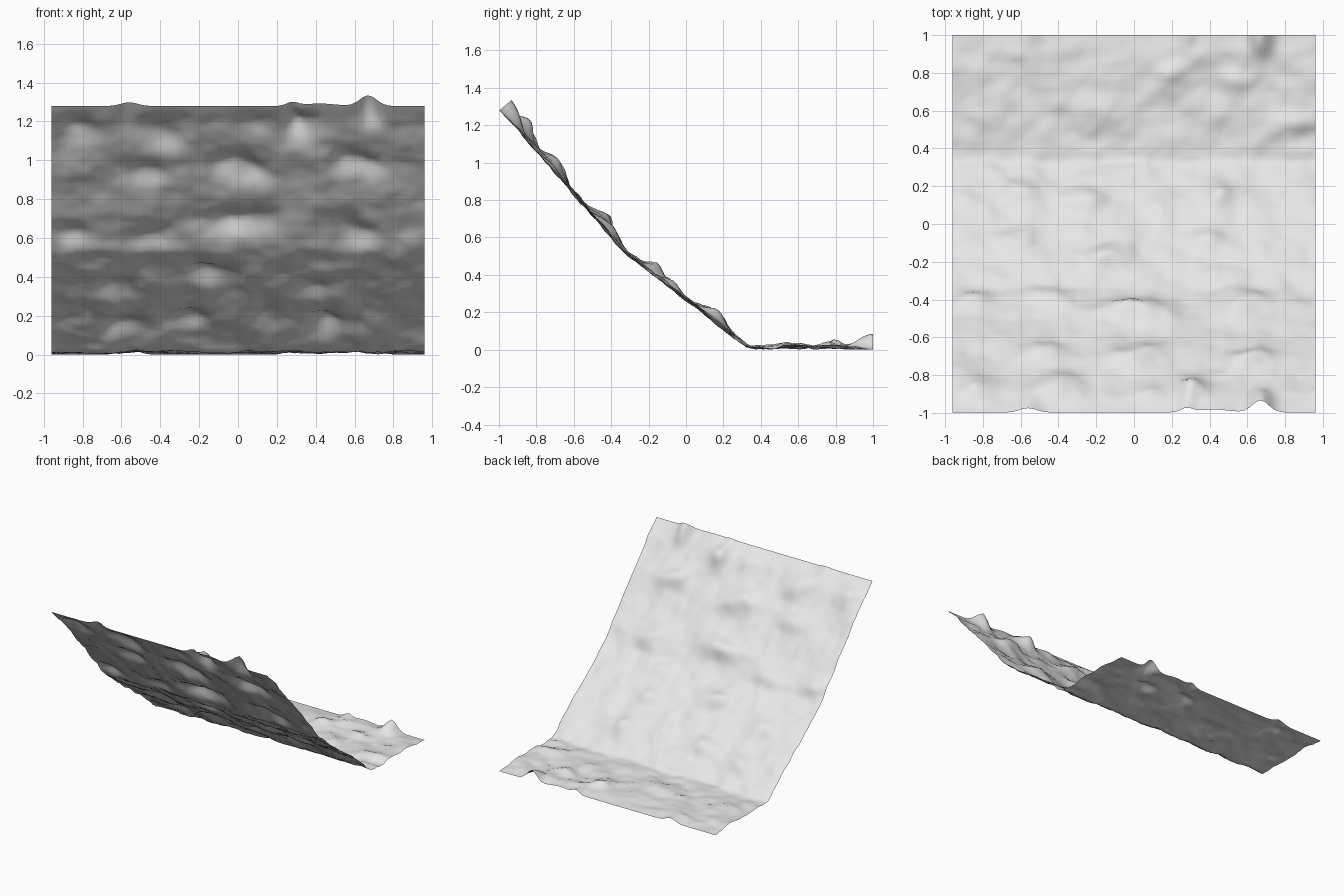
import bpy
import bmesh
import math
from mathutils import Vector, noise

default_cube = bpy.data.objects.get("Cube")
if default_cube:
    bpy.data.objects.remove(default_cube, do_unlink=True)

HALF_WIDTH = 0.96
COLUMNS, ROWS = 72, 96

# Side profile of the sheet: steep slope, gentler slope, level ground
PROFILE = [Vector((-1, 1.28)), Vector((-0.35, 0.525)),
           Vector((0.33, 0.0)), Vector((1, 0.0))]

# Rock bumps: x, y, half width, height
BUMPS = [
    (-0.83, -0.9, 0.09, 0.04), (-0.4, -0.88, 0.1, 0.04),
    (0.08, -0.94, 0.09, 0.03), (0.3, -0.9, 0.07, 0.06),
    (-0.5, -0.7, 0.1, 0.04), (0, -0.71, 0.18, 0.05),
    (0.6, -0.73, 0.12, 0.05), (-0.85, -0.44, 0.1, 0.04),
    (-0.45, -0.41, 0.12, 0.04), (0, -0.47, 0.2, 0.06),
    (0.6, -0.44, 0.12, 0.04), (-0.15, -0.18, 0.11, 0.05),
    (0.38, -0.07, 0.07, 0.04), (-0.65, -0.1, 0.1, 0.04),
    (-0.6, 0.15, 0.1, 0.05), (-0.25, 0.12, 0.09, 0.05),
    (0.13, 0.1, 0.05, 0.03), (0.45, 0.15, 0.08, 0.05),
    (0.2, 0.8, 0.07, 0.04), (0.55, 0.75, 0.08, 0.04),
    (-0.3, 0.62, 0.15, 0.02), (0.85, 0.55, 0.1, 0.03),
]

# Peaks on the front edge, repeated on the back edge
EDGE_PEAKS = [(-0.56, 0.06, 0.03), (0.28, 0.04, 0.03),
              (0.42, 0.12, 0.02), (0.67, 0.06, 0.085)]


def bell(distance, width):
    return math.exp(-(distance / width) ** 2)


def smooth(t):
    t = max(0.0, min(1.0, t))
    return t * t * (3 - 2 * t)


def profile_point(t):
    """Point and upward normal at a fraction t of the profile length."""
    lengths = [(b - a).length for a, b in zip(PROFILE, PROFILE[1:])]
    remaining = t * sum(lengths)
    for i, length in enumerate(lengths):
        if remaining <= length or i == len(lengths) - 1:
            break
        remaining -= length
    directions = [(b - a).normalized() for a, b in zip(PROFILE, PROFILE[1:])]
    point = PROFILE[i] + directions[i] * remaining
    # Blend the direction near each bend so the normals turn smoothly
    blend = 0.08
    direction = directions[i].copy()
    if i > 0 and remaining < blend:
        direction = directions[i - 1].lerp(direction, 0.5 + remaining / blend / 2)
    elif i < len(directions) - 1 and length - remaining < blend:
        ahead = 0.5 - (length - remaining) / blend / 2
        direction = direction.lerp(directions[i + 1], ahead)
    direction.normalize()
    return point, Vector((-direction.y, direction.x))


def rock_height(x, y):
    """Height of the rough surface above the profile."""
    # Bend the coordinates so the bumps are irregular
    warp = noise.noise_vector(Vector((x, y, 0)) * 5)
    u, v = x + warp.x * 0.04, y + warp.y * 0.04
    inside = smooth((1 - abs(y)) / 0.1)
    rough = noise.fractal(Vector((x * 5, y * 6, 2)), 0.8, 2.0, 4)
    height = max(0.0, 0.014 + 0.017 * rough)
    for bx, by, width, rise in BUMPS:
        height += rise * bell(u - bx, width) * bell(v - by, 0.055)
    height *= inside
    for bx, width, rise in EDGE_PEAKS:
        height += rise * bell(x - bx, width) * bell(1 - abs(y), 0.09)
    return height + 0.003


def make_material(name, color):
    material = bpy.data.materials.new(name)
    material.use_nodes = True
    material.diffuse_color = color
    shader = material.node_tree.nodes["Principled BSDF"]
    shader.inputs["Base Color"].default_value = color
    return material


# Rocky slope sheet: a grid laid over the profile and pushed out along it
bm = bmesh.new()
bmesh.ops.create_grid(bm, x_segments=COLUMNS, y_segments=ROWS, size=1)
for vert in bm.verts:
    x = vert.co.x * HALF_WIDTH
    point, normal = profile_point((vert.co.y + 1) / 2)
    point = point + normal * rock_height(x, point.x)
    vert.co = (x, point.x, point.y)
lowest = min(vert.co.z for vert in bm.verts)
bmesh.ops.translate(bm, verts=bm.verts, vec=(0, 0, -lowest))
for face in bm.faces:
    face.smooth = True
mesh = bpy.data.meshes.new("rocky_slope")
bm.to_mesh(mesh)
bm.free()
mesh.materials.append(make_material("pale_grey_rock", (0.8, 0.8, 0.8, 1)))
slope = bpy.data.objects.new("rocky_slope", mesh)
bpy.context.collection.objects.link(slope)
